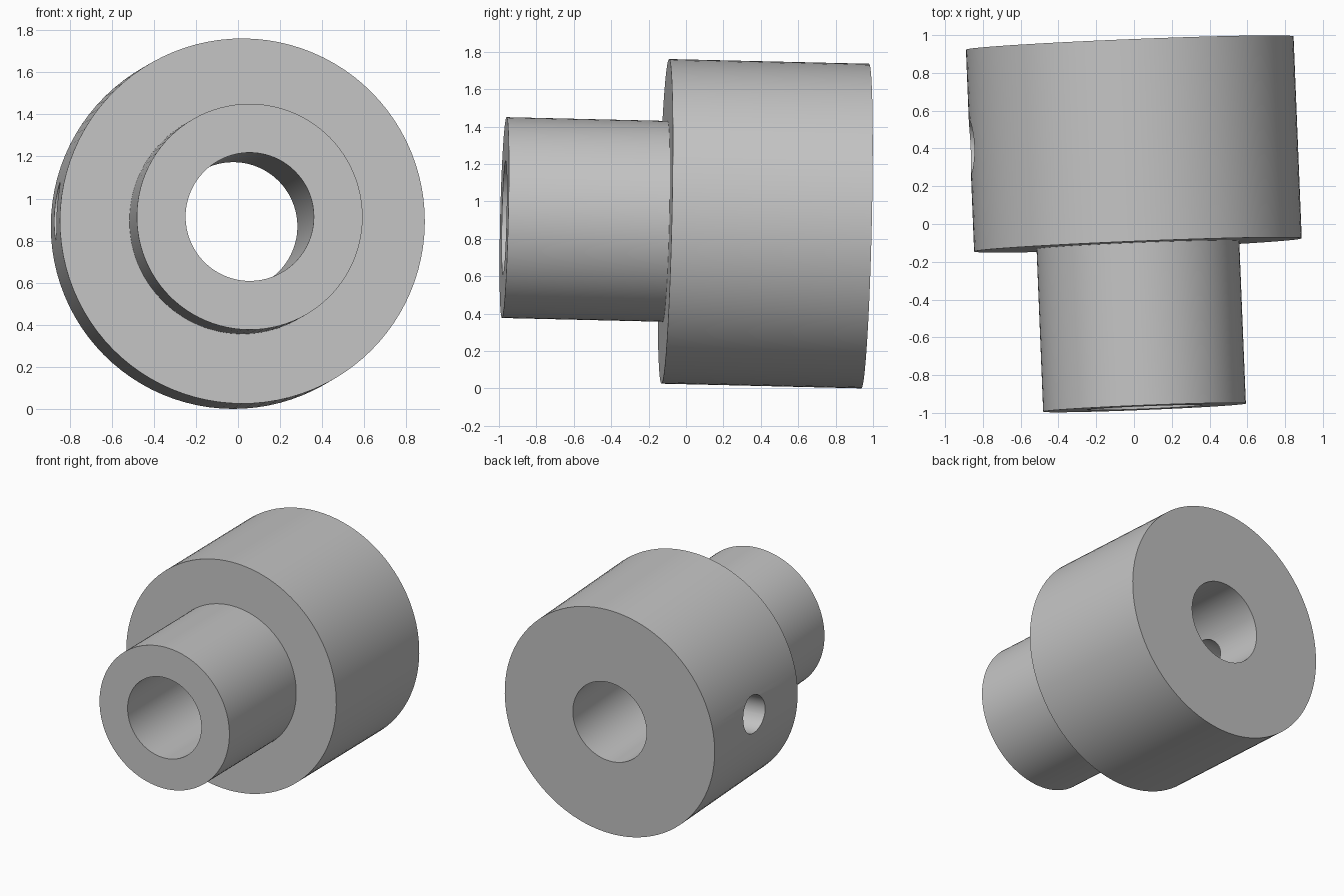
import bpy, bmesh, math
from mathutils import Matrix, Vector

cube = bpy.data.objects.get("Cube")
if cube:
    bpy.data.objects.remove(cube, do_unlink=True)

# Dimensions
BORE, NECK, BODY = 0.305, 0.537, 0.868
BODY_LEN, TOTAL_LEN = 1.07, 1.932
HOLE_R, HOLE_POS, ROLL = 0.14, 0.515, math.radians(4)
SEGMENTS = 96

# Single grey material
grey = bpy.data.materials.new("plain grey")
grey.use_nodes = True
colour = (0.55, 0.55, 0.55, 1)
grey.diffuse_color = colour
grey.node_tree.nodes["Principled BSDF"].inputs["Base Color"].default_value = colour


def add_object(name, bm):
    bmesh.ops.recalc_face_normals(bm, faces=bm.faces)
    mesh = bpy.data.meshes.new(name)
    bm.to_mesh(mesh)
    bm.free()
    mesh.materials.append(grey)
    obj = bpy.data.objects.new(name, mesh)
    bpy.context.collection.objects.link(obj)
    return obj


# Stepped sleeve: closed profile revolved around local z
profile = [(BORE, 0), (BODY, 0), (BODY, BODY_LEN), (NECK, BODY_LEN),
           (NECK, TOTAL_LEN), (BORE, TOTAL_LEN)]
bm = bmesh.new()
verts = [bm.verts.new((r, 0, z)) for r, z in profile]
edges = [bm.edges.new((v, verts[i - 1])) for i, v in enumerate(verts)]
bmesh.ops.spin(bm, geom=verts + edges, cent=(0, 0, 0), axis=(0, 0, 1),
               angle=math.tau, steps=SEGMENTS, use_merge=False)
bmesh.ops.remove_doubles(bm, verts=bm.verts, dist=0.0001)
sleeve = add_object("stepped_sleeve", bm)

# Radial set-screw hole through one wall, along local +x
bm = bmesh.new()
bmesh.ops.create_cone(bm, cap_ends=True, segments=48, radius1=HOLE_R,
                      radius2=HOLE_R, depth=1.0,
                      matrix=Matrix.Translation((0.6, 0, HOLE_POS))
                      @ Matrix.Rotation(math.pi / 2, 4, 'Y'))
cutter = add_object("screw_hole_cutter", bm)
cutter.hide_render = True

cut = sleeve.modifiers.new("screw_hole", 'BOOLEAN')
cut.operation = 'DIFFERENCE'
cut.solver = 'EXACT'
cut.object = cutter
for obj in bpy.context.selected_objects:
    obj.select_set(False)
bpy.context.view_layer.objects.active = sleeve
sleeve.select_set(True)
bpy.ops.object.modifier_apply(modifier=cut.name)
bpy.data.objects.remove(cutter, do_unlink=True)
bpy.ops.object.shade_smooth_by_angle(angle=math.radians(30))

# Slightly tilted placement: axis runs from the back face towards the front
axis = Vector((0.0405, -1, 0.0235)).normalized()
side = Vector((-math.cos(ROLL), 0, math.sin(ROLL)))
side = (side - axis * side.dot(axis)).normalized()
turn = Matrix((side, axis.cross(side), axis)).transposed().to_4x4()
sleeve.matrix_world = Matrix.Translation((-0.0225, 0.958, 0.868)) @ turn
